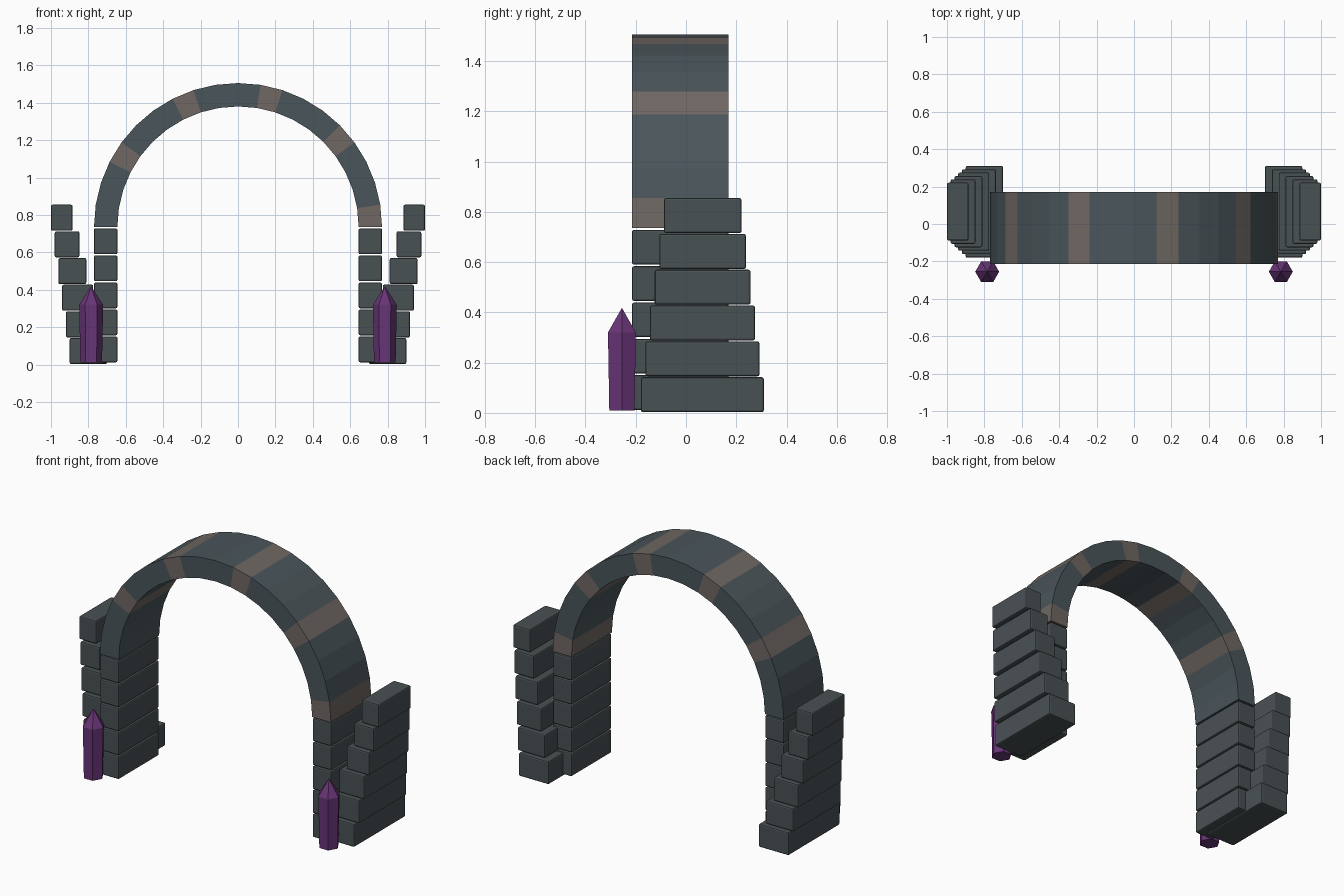
import bpy, bmesh
from math import sin, cos, pi

cube = bpy.data.objects.get("Cube")
if cube:
    bpy.data.objects.remove(cube, do_unlink=True)


def material(name, rgb):
    m = bpy.data.materials.new(name)
    m.use_nodes = True
    m.diffuse_color = (*rgb, 1)
    m.node_tree.nodes["Principled BSDF"].inputs["Base Color"].default_value = (*rgb, 1)
    return m


BRICK = material("grey_brick", (0.066, 0.082, 0.088))
ARCH = material("blue_grey_stone", (0.068, 0.090, 0.102))
BROWN = material("brown_stone", (0.160, 0.137, 0.125))
PURPLE = material("purple_crystal", (0.140, 0.035, 0.185))


def finish(name, bm, *mats):
    bmesh.ops.recalc_face_normals(bm, faces=bm.faces)
    mesh = bpy.data.meshes.new(name)
    bm.to_mesh(mesh)
    bm.free()
    for m in mats:
        mesh.materials.append(m)
    ob = bpy.data.objects.new(name, mesh)
    bpy.context.collection.objects.link(ob)
    return ob


def brick(name, lo, hi, side):
    """Bevelled block between two corners, mirrored in x by side."""
    bm = bmesh.new()
    bmesh.ops.create_cube(bm, size=1)
    for v in bm.verts:
        v.co = [(a + b) / 2 + c * (b - a) for a, b, c in zip(lo, hi, v.co)]
        v.co.x *= side
    ob = finish(name, bm, BRICK)
    bev = ob.modifiers.new("worn_edges", 'BEVEL')
    bev.width = 0.008
    bev.segments = 2


# Arch: half ring of wedge stones, every fourth one brown
INNER, OUTER, FRONT, BACK, SPRING, STONES = 0.645, 0.77, -0.215, 0.17, 0.735, 20
bm = bmesh.new()
rings = []
for i in range(STONES + 1):
    a = pi * i / STONES
    rings.append([bm.verts.new((r * cos(a), y, SPRING + r * sin(a)))
                  for r, y in ((INNER, FRONT), (OUTER, FRONT), (OUTER, BACK), (INNER, BACK))])
for i in range(STONES):
    for k in range(4):
        n = (k + 1) % 4
        f = bm.faces.new((rings[i][k], rings[i][n], rings[i + 1][n], rings[i + 1][k]))
        f.material_index = 1 if i % 4 == 0 else 0
bm.faces.new(rings[0]).material_index = 1
bm.faces.new(rings[-1])
finish("arch", bm, ARCH, BROWN)

for side, label in ((1, "left"), (-1, "right")):
    # Pillar carrying the arch
    for i in range(5):
        z = 0.012 + 0.1445 * i
        brick(f"{label}_pillar_brick_{i + 1}", (INNER, FRONT, z), (OUTER, BACK, z + 0.138), side)

    # Buttress leaning outwards, shrinking as it rises
    for i in range(6):
        z = 0.003 + 0.1425 * i
        brick(f"{label}_buttress_brick_{i + 1}",
              (0.70 + 0.037 * i, -0.18 + 0.0185 * i, z),
              (0.90 + 0.02 * i, 0.31 - 0.0178 * i, z + 0.139), side)

    # Six-sided crystal with a pointed tip
    bm = bmesh.new()
    x, y = 0.785 * side, -0.255
    low, high = [[bm.verts.new((x + r * cos(k * pi / 3), y + r * sin(k * pi / 3), z))
                  for k in range(6)] for r, z in ((0.058, 0.01), (0.064, 0.32))]
    tip = bm.verts.new((x, y, 0.418))
    bm.faces.new(low)
    for k in range(6):
        n = (k + 1) % 6
        bm.faces.new((low[k], low[n], high[n], high[k]))
        bm.faces.new((high[k], high[n], tip))
    finish(f"{label}_crystal", bm, PURPLE)
